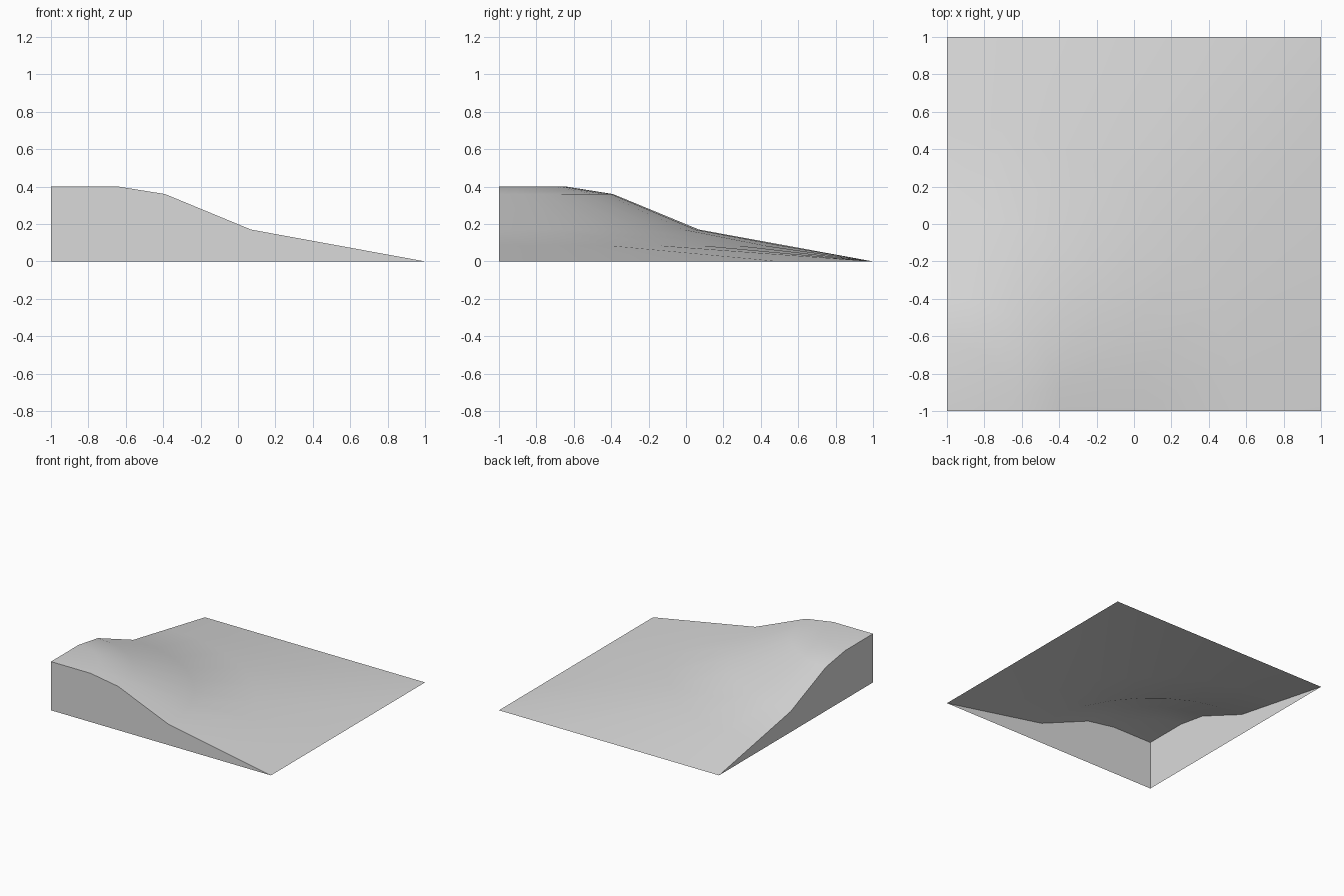
import bpy
import bmesh
from math import sin, cos, pi, radians
from mathutils import Vector

cube = bpy.data.objects.get("Cube")
if cube:
    bpy.data.objects.remove(cube, do_unlink=True)

SEGMENTS = 8
CORNER = Vector((-1, -1, 0))
# Hill profile: distance from the high corner, height
RINGS = [(0.36, 0.40), (0.61, 0.36), (1.07, 0.17), (1.535, 0.085)]

grey = bpy.data.materials.new("light_grey")
grey.use_nodes = True
colour = (0.7, 0.7, 0.7, 1)
grey.diffuse_color = colour
grey.node_tree.nodes["Principled BSDF"].inputs["Base Color"].default_value = colour


def square_point(i):
    """Evenly spaced point along the two low outer edges of the tile."""
    t = 4 * i / SEGMENTS
    return Vector((min(2, 4 - t), min(2, t), 0))


bm = bmesh.new()

# Rounded hill: quarter rings around the high corner, ending on the square edge
peak = bm.verts.new(CORNER + Vector((0, 0, RINGS[0][1])))
rows = []
for radius, height in RINGS:
    angles = [i * pi / 2 / SEGMENTS for i in range(SEGMENTS + 1)]
    rows.append([bm.verts.new(CORNER + Vector((radius * cos(a), radius * sin(a), height)))
                 for a in angles])
rows.append([bm.verts.new(CORNER + square_point(i)) for i in range(SEGMENTS + 1)])

for i in range(SEGMENTS):
    bm.faces.new((peak, rows[0][i], rows[0][i + 1]))
    for inner, outer in zip(rows, rows[1:]):
        bm.faces.new((inner[i], outer[i], outer[i + 1], inner[i + 1]))

# Two upright walls below the hill profile; the underside stays open
base = bm.verts.new(CORNER)
front_profile = [row[0] for row in rows]
side_profile = [row[-1] for row in rows]
bm.faces.new([base] + front_profile[::-1] + [peak])
bm.faces.new([base, peak] + side_profile)

mesh = bpy.data.meshes.new("corner_slope")
bm.to_mesh(mesh)
bm.free()
mesh.materials.append(grey)

slope = bpy.data.objects.new("corner_slope", mesh)
bpy.context.collection.objects.link(slope)
bpy.ops.object.select_all(action='DESELECT')
slope.select_set(True)
bpy.context.view_layer.objects.active = slope
bpy.ops.object.shade_smooth_by_angle(angle=radians(40))
